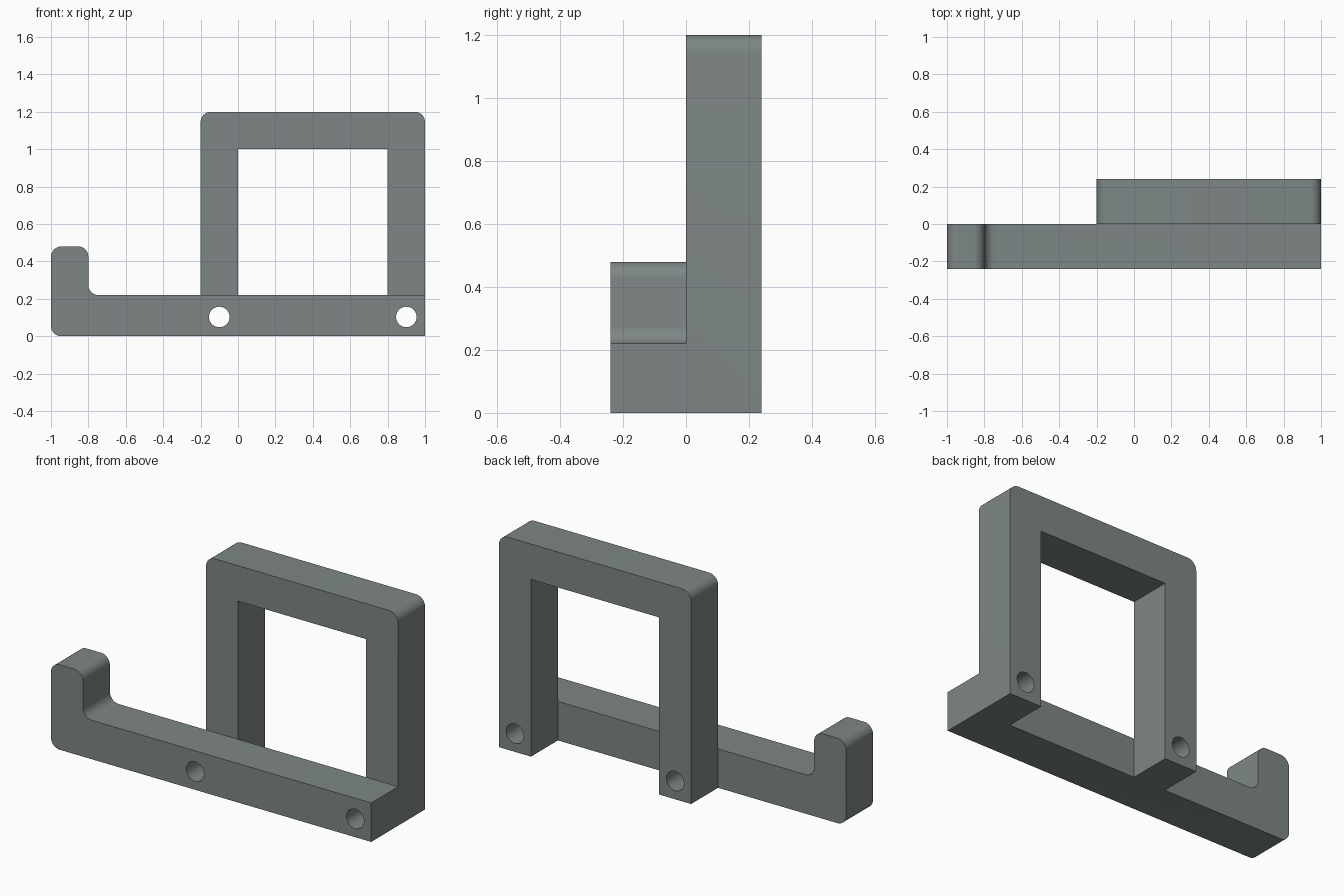
import bpy, bmesh, math
from mathutils import Vector

if "Cube" in bpy.data.objects:
    bpy.data.objects.remove(bpy.data.objects["Cube"])

steel = bpy.data.materials.new("slate grey")
steel.diffuse_color = (0.21, 0.24, 0.24, 1)
steel.use_nodes = True
steel.node_tree.nodes["Principled BSDF"].inputs["Base Color"].default_value = steel.diffuse_color


def rounded(points, steps=8):
    """Outline from (x, z, corner radius) points, with arcs at the corners."""
    out = []
    n = len(points)
    for i, (x, z, r) in enumerate(points):
        p = Vector((x, z))
        if r == 0:
            out.append(p)
            continue
        a = (Vector(points[i - 1][:2]) - p).normalized()
        b = (Vector(points[(i + 1) % n][:2]) - p).normalized()
        centre = p + (a + b) * r  # right-angle corners
        for k in range(steps + 1):
            t = k / steps * math.pi / 2
            out.append(centre - b * r * math.cos(t) - a * r * math.sin(t))
    return out


def extrude(name, outline, y0, y1):
    """Solid from an x-z outline, running from y0 to y1."""
    bm = bmesh.new()
    face = bm.faces.new([bm.verts.new((p.x, y0, p.y)) for p in outline])
    geo = bmesh.ops.extrude_face_region(bm, geom=[face])["geom"]
    moved = [v for v in geo if isinstance(v, bmesh.types.BMVert)]
    bmesh.ops.translate(bm, verts=moved, vec=(0, y1 - y0, 0))
    bmesh.ops.recalc_face_normals(bm, faces=bm.faces)
    mesh = bpy.data.meshes.new(name)
    bm.to_mesh(mesh)
    bm.free()
    mesh.materials.append(steel)
    ob = bpy.data.objects.new(name, mesh)
    bpy.context.collection.objects.link(ob)
    return ob


def combine(target, other, operation):
    bpy.context.view_layer.objects.active = target
    mod = target.modifiers.new(operation.lower(), 'BOOLEAN')
    mod.operation, mod.object, mod.solver = operation, other, 'EXACT'
    bpy.ops.object.modifier_apply(modifier=mod.name)
    bpy.data.objects.remove(other)


R = 0.055
# Front bar with upturned hook end
bracket = extrude("hook_bracket", rounded([
    (-1, 0, R), (1, 0, 0), (1, 0.22, 0), (-0.8, 0.22, R),
    (-0.8, 0.48, R), (-1, 0.48, R)]), -0.24, 0)

# Rear square arch
arch = extrude("arch", rounded([
    (-0.2, 0, 0), (0, 0, 0), (0, 1, 0), (0.8, 1, 0), (0.8, 0, 0),
    (1, 0, 0), (1, 1.2, R), (-0.2, 1.2, R)]), 0, 0.24)
combine(bracket, arch, 'UNION')

# Screw holes through the bar and both arch legs
for x in (-0.1, 0.9):
    circle = [Vector((x + R * math.cos(k * math.pi / 16),
                      0.103 + R * math.sin(k * math.pi / 16))) for k in range(32)]
    combine(bracket, extrude("hole_cutter", circle, -0.4, 0.4), 'DIFFERENCE')

# Merge leftover flat seams, then smooth the rounded corners
bm = bmesh.new()
bm.from_mesh(bracket.data)
bmesh.ops.remove_doubles(bm, verts=bm.verts, dist=1e-5)
bmesh.ops.dissolve_limit(bm, angle_limit=math.radians(0.5), verts=bm.verts, edges=bm.edges)
bm.to_mesh(bracket.data)
bm.free()
bpy.ops.object.select_all(action='DESELECT')
bracket.select_set(True)
bpy.context.view_layer.objects.active = bracket
bpy.ops.object.shade_smooth_by_angle(angle=math.radians(30))
